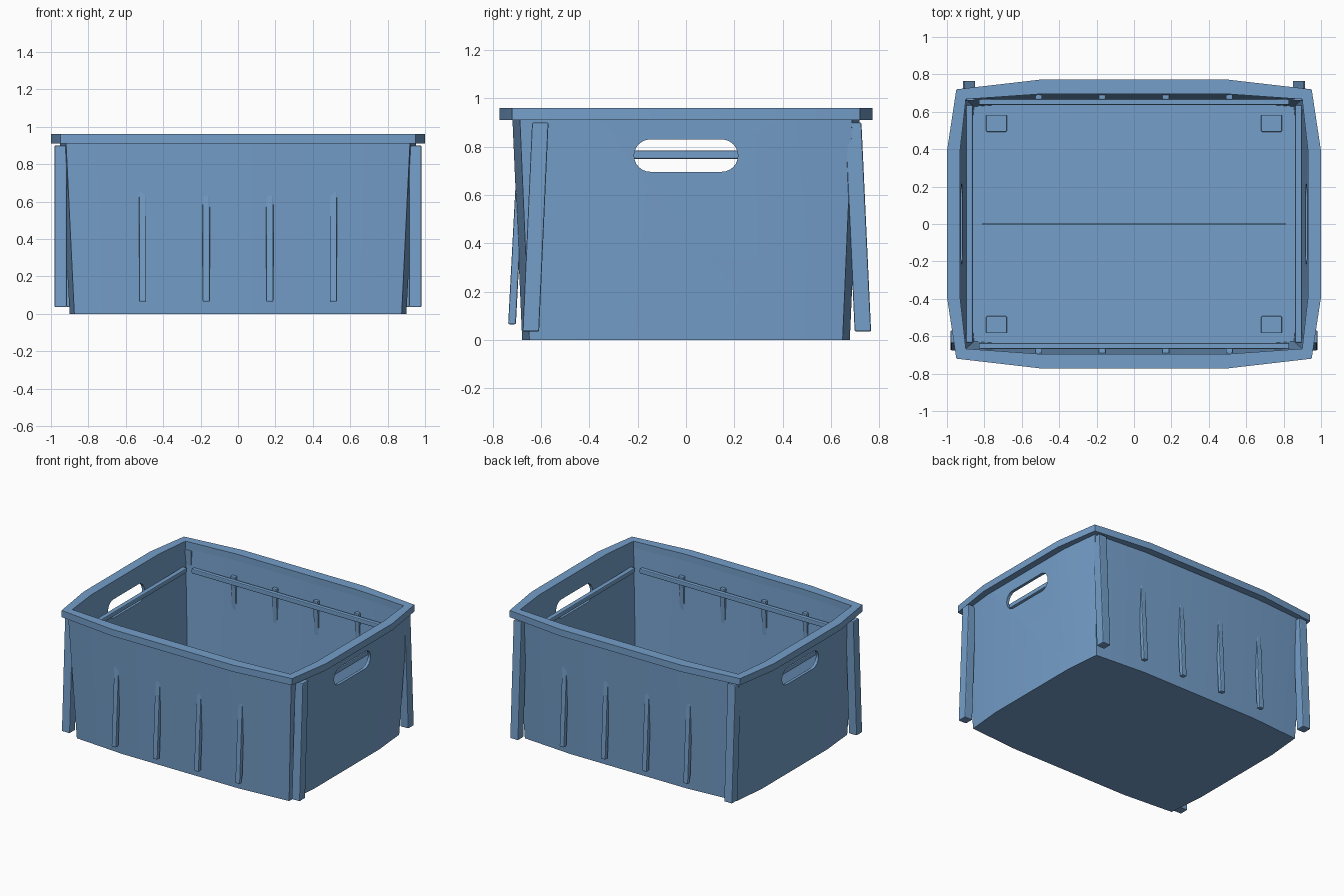
import bpy, bmesh, math
from mathutils import Vector

if "Cube" in bpy.data.objects:
    bpy.data.objects.remove(bpy.data.objects["Cube"])

# Blue plastic shared by every part
blue = bpy.data.materials.new("blue_plastic")
blue.diffuse_color = (0.176, 0.345, 0.59, 1)
blue.use_nodes = True
blue.node_tree.nodes["Principled BSDF"].inputs["Base Color"].default_value = blue.diffuse_color


def new_object(name, bm):
    bmesh.ops.recalc_face_normals(bm, faces=bm.faces)
    mesh = bpy.data.meshes.new(name)
    bm.to_mesh(mesh)
    bm.free()
    mesh.materials.append(blue)
    ob = bpy.data.objects.new(name, mesh)
    bpy.context.collection.objects.link(ob)
    return ob


def smooth(ob):
    bpy.ops.object.select_all(action='DESELECT')
    ob.select_set(True)
    bpy.context.view_layer.objects.active = ob
    bpy.ops.object.shade_smooth_by_angle(angle=math.radians(30))


def outline(corner, side, front, z):
    """Bowed rectangle: each of four sides has a flat middle and two slanted ends."""
    quarter = [Vector((*side, z)), Vector((*corner, z)), Vector((*front, z))]
    pts = []
    for sx, sy in ((1, 1), (-1, 1), (-1, -1), (1, -1)):
        q = [Vector((p.x * sx, p.y * sy, z)) for p in quarter]
        pts += q if sx * sy > 0 else q[::-1]
    return pts


def loft(name, loops, closed=False):
    bm = bmesh.new()
    rings = [[bm.verts.new(p) for p in lp] for lp in loops]
    pairs = list(zip(rings, rings[1:]))
    if closed:
        pairs.append((rings[-1], rings[0]))
    else:
        bm.faces.new(rings[0])
        bm.faces.new(rings[-1])
    for a, b in pairs:
        n = len(a)
        for i in range(n):
            j = (i + 1) % n
            bm.faces.new((a[i], a[j], b[j], b[i]))
    return new_object(name, bm)


def beam(name, low, high, wx, wy, bevel=0.006):
    """Box whose bottom is centred on low and top on high."""
    bm = bmesh.new()
    bmesh.ops.create_cube(bm, size=1)
    low, high = Vector(low), Vector(high)
    for v in bm.verts:
        c = high if v.co.z > 0 else low
        v.co = c + Vector((v.co.x * wx, v.co.y * wy, 0))
    ob = new_object(name, bm)
    if bevel:
        m = ob.modifiers.new("bevel", 'BEVEL')
        m.width, m.segments = bevel, 2
    return ob


# Tapered tub with a closed floor
tub = loft("crate_tub", [
    outline((0.875, 0.648), (0.90, 0.38), (0.48, 0.678), 0),
    outline((0.92, 0.688), (0.952, 0.4), (0.5, 0.719), 0.93),
    outline((0.90, 0.668), (0.93, 0.4), (0.5, 0.696), 0.93),
    outline((0.855, 0.628), (0.88, 0.38), (0.48, 0.656), 0.03),
])
smooth(tub)

# Stadium-shaped handle holes through both ends
bm = bmesh.new()
r, half, zc = 0.067, 0.148, 0.763
prof = []
for k, start in ((1, -90), (-1, 90)):
    for i in range(13):
        a = math.radians(start + 15 * i)
        prof.append((k * half + r * math.cos(a), zc + r * math.sin(a)))
face = bm.faces.new([bm.verts.new((-1.2, y, z)) for y, z in prof])
ext = bmesh.ops.extrude_face_region(bm, geom=[face])
bmesh.ops.translate(bm, vec=(2.4, 0, 0),
                    verts=[v for v in ext["geom"] if isinstance(v, bmesh.types.BMVert)])
cutter = new_object("handle_cutter", bm)
cutter.hide_render = True
cutter.hide_viewport = True
cut = tub.modifiers.new("handles", 'BOOLEAN')
cut.object, cut.operation, cut.solver = cutter, 'DIFFERENCE', 'EXACT'

# Overhanging rim
rim_out = ((0.95, 0.72), (1.0, 0.39), (0.5, 0.772))
rim_in = ((0.899, 0.667), (0.929, 0.4), (0.5, 0.695))
smooth(loft("rim", [outline(*rim_out, 0.91), outline(*rim_out, 0.96),
                    outline(*rim_in, 0.96), outline(*rim_in, 0.91)], closed=True))

for sx, side in ((-1, "left"), (1, "right")):
    # Leaning corner posts: front pair on the ends, back pair on the back wall
    beam(f"front_{side}_post", (sx * 0.948, -0.642, 0.035), (sx * 0.948, -0.603, 0.9), 0.066, 0.068)
    beam(f"back_{side}_post", (sx * 0.882, 0.732, 0.035), (sx * 0.882, 0.692, 0.9), 0.066, 0.068)
    # Inner rail behind each handle
    beam(f"{side}_inner_rail", (sx * 0.88, 0, 0.75), (sx * 0.88, 0, 0.784), 0.036, 1.27)

for sy, side in ((-1, "front"), (1, "back")):
    # Inner rails along the long walls
    beam(f"{side}_inner_rail", (0, sy * 0.652, 0.75), (0, sy * 0.652, 0.784), 1.66, 0.032)
    # Slanted ribs that pass through the long walls
    for i in range(4):
        x = -0.51 + 0.34 * i
        beam(f"{side}_rib_{i + 1}", (x, sy * 0.72, 0.065), (x, sy * 0.681, 0.8), 0.038, 0.032)
    # Floor pads
    for sx, end in ((-1, "left"), (1, "right")):
        beam(f"{side}_{end}_floor_pad", (sx * 0.735, sy * 0.538, 0.02),
             (sx * 0.735, sy * 0.538, 0.045), 0.11, 0.09, 0.004)

# Thin ridge along the floor
beam("floor_ridge", (0, 0, 0.02), (0, 0, 0.04), 1.62, 0.012, 0)
